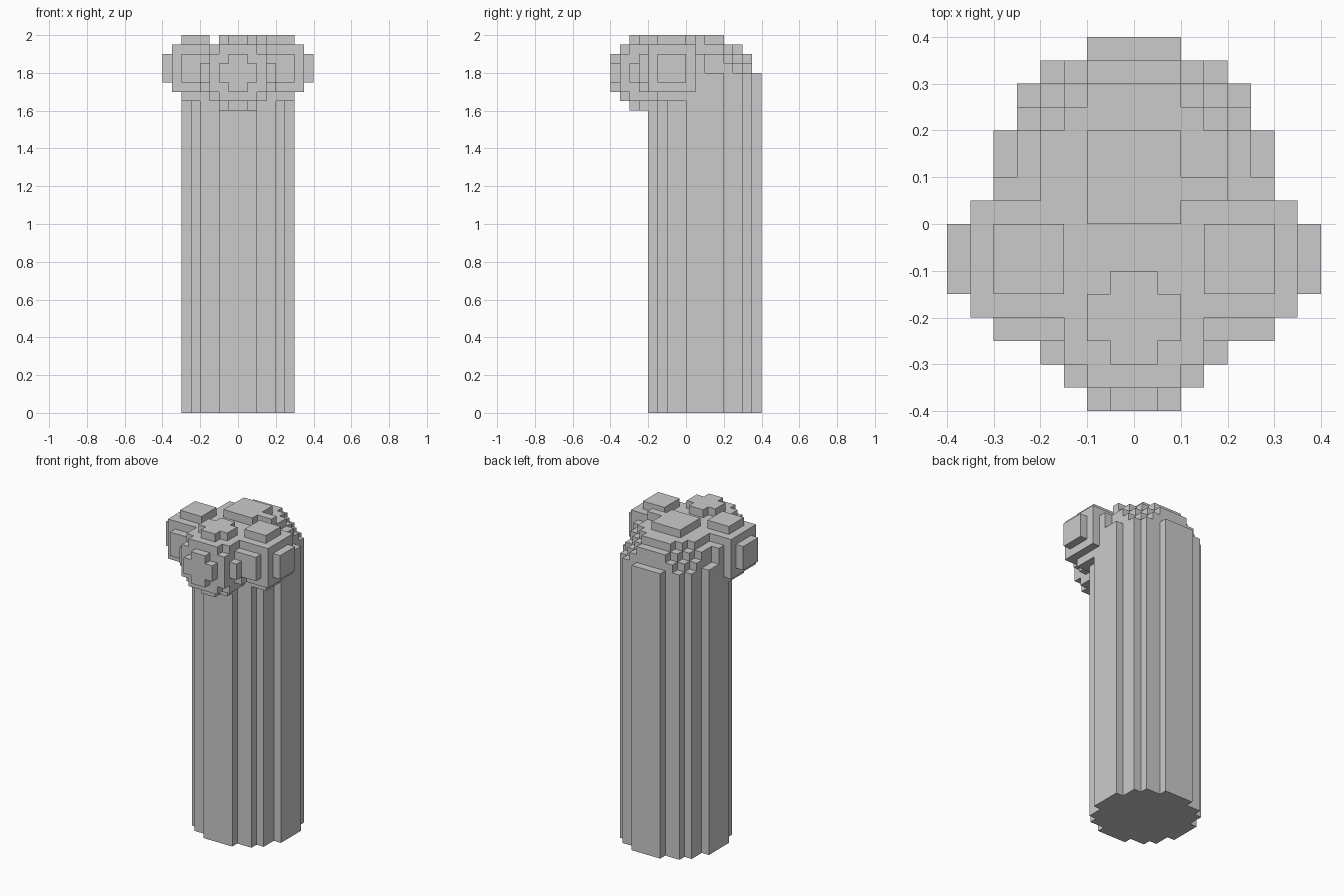
import bpy, bmesh, math
from itertools import product
from mathutils import Vector

if "Cube" in bpy.data.objects:
    bpy.data.objects.remove(bpy.data.objects["Cube"])

U = 0.05  # size of one block


def ball(cx, cy, cz, r, column=False):
    """Blocks whose centres lie in a ball; column=True extends it down to the ground."""
    cells = set()
    lo = lambda c: math.floor((c - r) / U) - 1
    hi = lambda c: math.ceil((c + r) / U) + 1
    z0 = 0 if column else lo(cz)
    for i, j, k in product(range(lo(cx), hi(cx)), range(lo(cy), hi(cy)), range(z0, hi(cz))):
        dx, dy, dz = (i + .5) * U - cx, (j + .5) * U - cy, (k + .5) * U - cz
        if column:
            dz = max(dz, 0)
        if dx * dx + dy * dy + dz * dz < r * r:
            cells.add((i, j, k))
    return cells


def build(name, cells, solid):
    """Mesh the outer faces of a part, skipping faces buried in the whole solid."""
    bm = bmesh.new()
    verts = {}

    def vert(p):
        if p not in verts:
            verts[p] = bm.verts.new(Vector(p) * U)
        return verts[p]

    for c in sorted(cells):
        for axis, side in product(range(3), (0, 1)):
            n = list(c)
            n[axis] += 1 if side else -1
            if tuple(n) in solid:
                continue
            b, d = (axis + 1) % 3, (axis + 2) % 3
            loop = []
            for s, t in ((0, 0), (1, 0), (1, 1), (0, 1)):
                p = list(c)
                p[axis] += side
                p[b] += s
                p[d] += t
                loop.append(vert(tuple(p)))
            bm.faces.new(loop if side else loop[::-1])
    # merge flat neighbours into large faces
    bmesh.ops.dissolve_limit(bm, angle_limit=0.01, verts=bm.verts[:], edges=bm.edges[:])
    me = bpy.data.meshes.new(name)
    bm.to_mesh(me)
    bm.free()
    bpy.context.collection.objects.link(bpy.data.objects.new(name, me))


# round-topped shaft with one small raised chip, two side balls, front ball
shaft = ball(0, 0.1, 1.7, 0.3, column=True) | {(2, 1, 39), (3, 1, 39)}
parts = {
    "shaft": shaft,
    "left_ball": ball(-0.225, -0.075, 1.825, 0.175),
    "right_ball": ball(0.225, -0.075, 1.825, 0.175),
    "front_ball": ball(0, -0.2, 1.8, 0.2),
}

# give every block to a single part so that no surface is doubled
solid = set().union(*parts.values())
used = set()
for name, cells in parts.items():
    build(name, cells - used, solid)
    used |= cells
